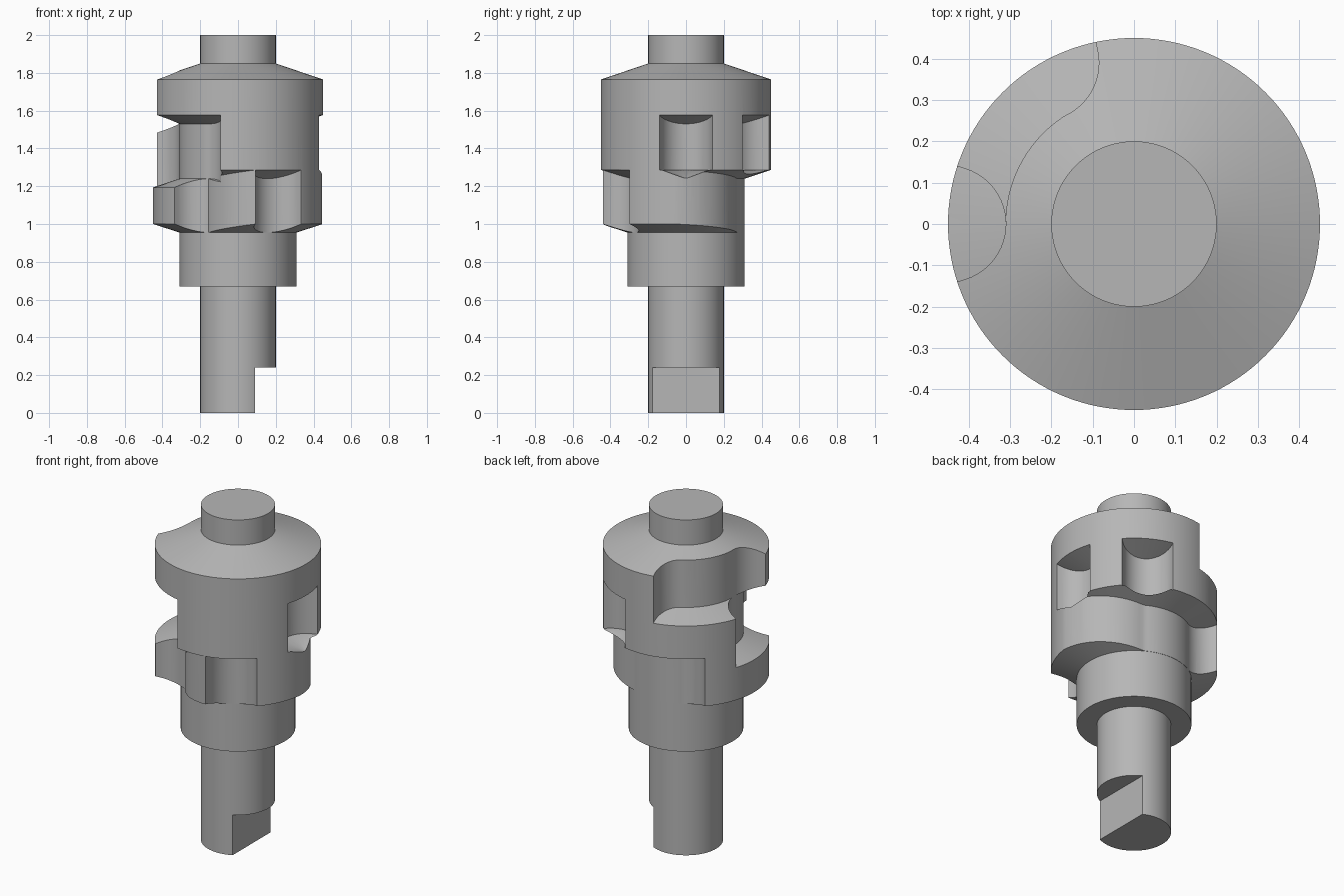
import bpy, bmesh
from math import sin, cos, atan2, hypot, radians, degrees, sqrt, pi

if "Cube" in bpy.data.objects:
    bpy.data.objects.remove(bpy.data.objects["Cube"])

CORE, RIM, TOOL, SLOPE = 0.311, 0.45, 0.14, 0.33

steel = bpy.data.materials.new("grey_steel")
steel.use_nodes = True
grey = (0.47, 0.47, 0.47, 1)
steel.diffuse_color = grey
steel.node_tree.nodes["Principled BSDF"].inputs["Base Color"].default_value = grey


def finish(bm, name):
    bmesh.ops.recalc_face_normals(bm, faces=bm.faces)
    mesh = bpy.data.meshes.new(name)
    bm.to_mesh(mesh)
    bm.free()
    mesh.materials.append(steel)
    obj = bpy.data.objects.new(name, mesh)
    bpy.context.collection.objects.link(obj)
    return obj


def lathe(name, profile, steps=128):
    bm = bmesh.new()
    rings = []
    for r, z in profile:
        rings.append([bm.verts.new((r * cos(2 * pi * i / steps), r * sin(2 * pi * i / steps), z))
                      for i in range(steps)])
    for low, high in zip(rings, rings[1:]):
        for i in range(steps):
            j = (i + 1) % steps
            bm.faces.new((low[i], low[j], high[j], high[i]))
    bm.faces.new(rings[0])
    bm.faces.new(rings[-1])
    return finish(bm, name)


def scallop(angle, start):
    """Half of a round tool mark, as (degrees, radius) pairs of increasing angle."""
    out = []
    for i in range(13):
        t = radians(108 + 72 * i / 12)
        x, y = RIM + TOOL * cos(t), TOOL * sin(t)
        out.append((degrees(atan2(y, x)), hypot(x, y)))
    if start:
        return [(angle - a, r) for a, r in out]
    return [(angle + a, r) for a, r in reversed(out)]


def arc(a, b, radius=lambda t: CORE):
    n = max(2, int(abs(b - a) / 3))
    return [(a + (b - a) * i / n, radius(a + (b - a) * i / n)) for i in range(n + 1)]


def sweep(a, b):
    middle = arc(a, b)[1:-1] if b > a else []
    tail = scallop(b, False)
    return scallop(a, True) + middle + (tail if b > a else tail[1:])


def cutter(name, inner, bottom, top):
    """Ring segment whose inner wall follows the given polar outline."""
    bm = bmesh.new()
    rows = []
    for a, r in inner:
        c, s = cos(radians(a)), sin(radians(a))
        rows.append([bm.verts.new((q * c, q * s, f(q)))
                     for q, f in ((r, bottom), (0.62, bottom), (0.62, top), (r, top))])
    for p, q in zip(rows, rows[1:]):
        for i in range(4):
            j = (i + 1) % 4
            bm.faces.new((p[i], p[j], q[j], q[i]))
    bm.faces.new(rows[0])
    bm.faces.new(rows[-1])
    return finish(bm, name)


def cone(z, slope=0.0):
    return lambda r: z + slope * (r - 0.31)


# Turned body: shaft, collar, cam drum and top pin
body = lathe("cam_spindle", [(0.2, 0), (0.2, 0.67), (0.31, 0.67), (0.31, 0.955), (RIM, 1.0),
                             (RIM, 1.765), (0.2, 1.85), (0.2, 2.0)])
cutters = []

# Upper and middle swept slots
cutters.append(cutter("upper_slot", sweep(120, 180), cone(1.53, -SLOPE), cone(1.95)))
cutters.append(cutter("middle_slot", sweep(180, 240), cone(1.24, -SLOPE), cone(1.53, SLOPE)))

# Middle drilled pockets with pointed floors
for k, a in enumerate((0, 60)):
    cutters.append(cutter(f"pocket_{k}", sweep(a, a), cone(1.285), cone(1.53, SLOPE)))
    bm = bmesh.new()
    bmesh.ops.create_cone(bm, cap_ends=True, segments=48, radius1=0.001, radius2=TOOL, depth=0.05)
    bmesh.ops.translate(bm, verts=bm.verts,
                        vec=(RIM * cos(radians(a)), RIM * sin(radians(a)), 1.265))
    cutters.append(finish(bm, f"pocket_tip_{k}"))


# Lower cam outline: eccentric lobe, and a ramped fin
def lobe(a):
    cx, cy, radius = 0.12, -0.055, 0.326
    d = cx * cos(radians(a)) + cy * sin(radians(a))
    return max(CORE, d + sqrt(d * d - cx * cx - cy * cy + radius * radius))


def ramp(a):
    return CORE + (RIM - CORE) * (a - 240) / 42


under = cone(1.24, SLOPE)
cutters.append(cutter("lobe_cut", arc(-42, 119, lobe) + scallop(120, False), cone(0.9), under))
cutters.append(cutter("fin_cut", scallop(240, True) + arc(240, 282, ramp)[1:], cone(0.9), under))
cutters.append(cutter("lower_notch", sweep(300, 300), cone(0.9), under))

# Drive flat at the foot of the shaft
bm = bmesh.new()
bmesh.ops.create_cube(bm, size=1)
bmesh.ops.scale(bm, verts=bm.verts, vec=(0.4, 1, 0.44))
bmesh.ops.translate(bm, verts=bm.verts, vec=(0.29, 0, 0.02))
cutters.append(finish(bm, "drive_flat"))

# Apply the cuts and shade
bpy.ops.object.select_all(action="DESELECT")
body.select_set(True)
bpy.context.view_layer.objects.active = body
for tool in cutters:
    tool.hide_render = True
    mod = body.modifiers.new(tool.name, "BOOLEAN")
    mod.operation, mod.solver, mod.object = "DIFFERENCE", "EXACT", tool
    bpy.ops.object.modifier_apply(modifier=mod.name)
for tool in cutters:
    bpy.data.objects.remove(tool)
bpy.ops.object.shade_smooth_by_angle(angle=radians(25))
